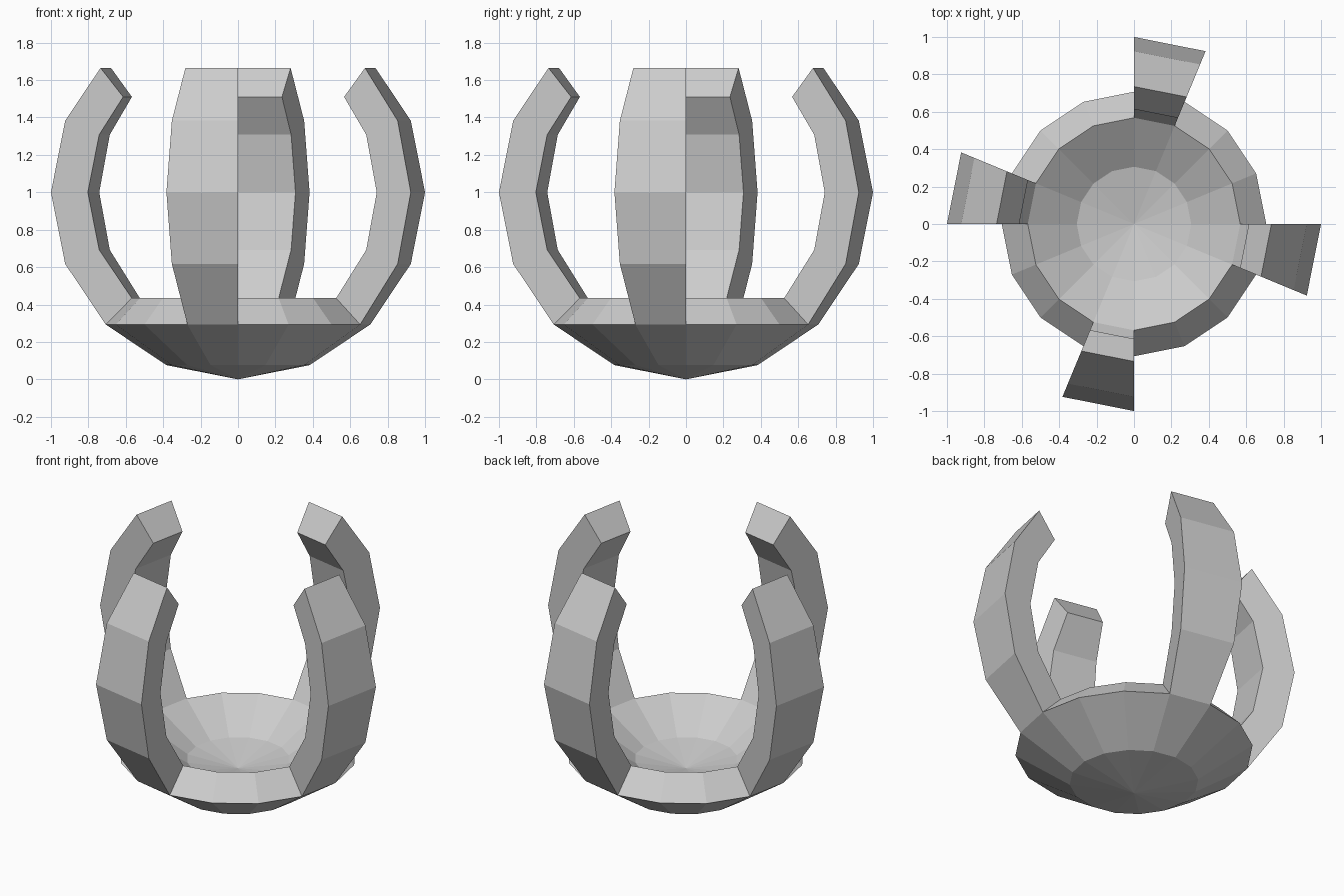
import bpy, bmesh
from math import sin, cos, radians

if "Cube" in bpy.data.objects:
    bpy.data.objects.remove(bpy.data.objects["Cube"])

# (radius, height) rings from bottom pole to claw tip
OUTER = [(0, 0), (.383, .076), (.707, .293), (.924, .617), (1, 1), (.924, 1.383), (.735, 1.665)]
INNER = [(0, .2), (.306, .261), (.568, .434), (.742, .692), (.803, 1), (.742, 1.308), (.614, 1.51)]
SEGMENTS, RIM, TIP = 16, 2, 6

bm = bmesh.new()
cache = {}


def vert(profile, ring, seg):
    """Shared vertex of a profile ring at a segment boundary."""
    seg = 0 if ring == 0 else seg % SEGMENTS
    key = (profile is OUTER, ring, seg)
    if key not in cache:
        r, z = profile[ring]
        a = radians(seg * 360 / SEGMENTS)
        cache[key] = bm.verts.new((r * cos(a), r * sin(a), z))
    return cache[key]


def face(*verts):
    bm.faces.new(list(dict.fromkeys(verts)))


for s in range(SEGMENTS):
    is_claw = s % 4 == 3
    top = TIP if is_claw else RIM
    # outer and inner skins
    for p in (OUTER, INNER):
        for j in range(top):
            face(vert(p, j, s), vert(p, j, s + 1), vert(p, j + 1, s + 1), vert(p, j + 1, s))
    # bowl rim or claw tip
    face(vert(OUTER, top, s), vert(OUTER, top, s + 1), vert(INNER, top, s + 1), vert(INNER, top, s))
    # claw side walls
    if is_claw:
        for e in (s, s + 1):
            for j in range(RIM, TIP):
                face(vert(OUTER, j, e), vert(OUTER, j + 1, e), vert(INNER, j + 1, e), vert(INNER, j, e))

bmesh.ops.recalc_face_normals(bm, faces=bm.faces)
mesh = bpy.data.meshes.new("clawed_bowl")
bm.to_mesh(mesh)
bm.free()
bpy.context.collection.objects.link(bpy.data.objects.new("clawed_bowl", mesh))
